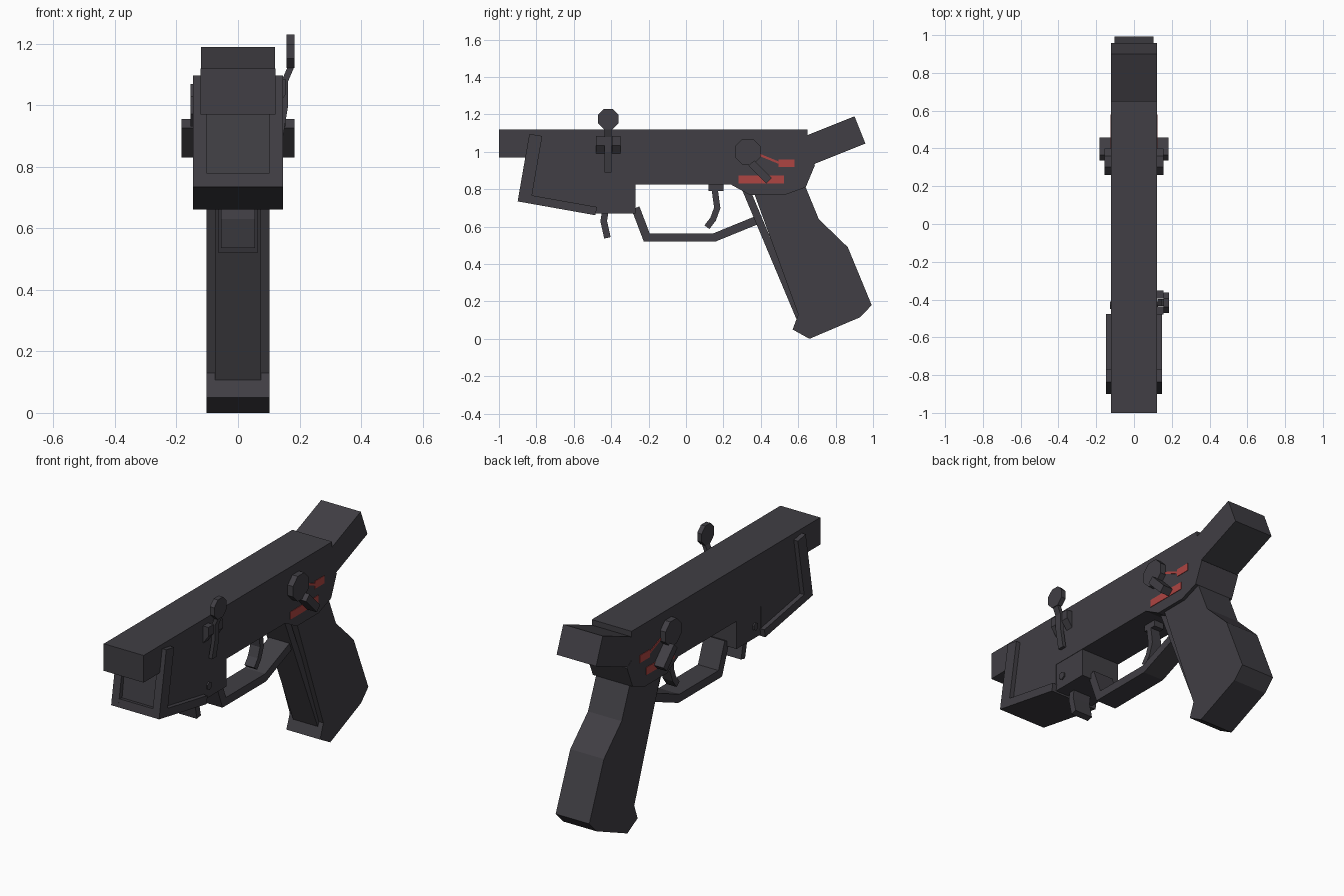
import bpy, bmesh, math
from mathutils import Vector

cube = bpy.data.objects.get("Cube")
if cube:
    bpy.data.objects.remove(cube, do_unlink=True)


def material(name, red, green, blue):
    mat = bpy.data.materials.new(name)
    mat.use_nodes = True
    colour = (red, green, blue, 1)
    mat.diffuse_color = colour
    mat.node_tree.nodes["Principled BSDF"].inputs["Base Color"].default_value = colour
    return mat


GREY = material("dark grey", .052, .049, .058)
RED = material("marking red", .42, .058, .054)


def box(low_y, high_y, low_z, high_z):
    """Rectangular side outline."""
    return [(low_y, low_z), (high_y, low_z), (high_y, high_z), (low_y, high_z)]


def disc(centre, radius, sides):
    """Regular polygon outline with a flat top."""
    outline = []
    for i in range(sides):
        angle = math.tau * (i + .5) / sides
        outline.append((centre[0] + radius * math.cos(angle), centre[1] + radius * math.sin(angle)))
    return outline


def ribbon(path, width):
    """Outline of a strip of constant width along a path, with mitred corners."""
    points = [Vector(p) for p in path]
    normals = []
    for start, end in zip(points, points[1:]):
        along = (end - start).normalized()
        normals.append(Vector((-along.y, along.x)))
    upper, lower = [], []
    for point, before, after in zip(points, normals[:1] + normals, normals + normals[-1:]):
        mitre = (before + after).normalized()
        offset = mitre * (width / 2 / mitre.dot(after))
        upper.append(point + offset)
        lower.append(point - offset)
    return upper + lower[::-1]


def across(point, depth):
    """Place a side outline point (y, z) at x = depth."""
    return Vector((depth, point[0], point[1]))


def lengthwise(point, depth):
    """Place a front outline point (x, z) at y = depth."""
    return Vector((point[0], depth, point[1]))


def prism(name, outline, start, end, mat=GREY, place=across):
    """Closed solid between two copies of an outline."""
    bm = bmesh.new()
    near = [bm.verts.new(place(p, start)) for p in outline]
    far = [bm.verts.new(place(p, end)) for p in outline]
    bm.faces.new(near)
    bm.faces.new(far[::-1])
    for i in range(len(outline)):
        bm.faces.new((near[i], near[i - 1], far[i - 1], far[i]))
    bmesh.ops.recalc_face_normals(bm, faces=bm.faces)
    mesh = bpy.data.meshes.new(name)
    bm.to_mesh(mesh)
    bm.free()
    mesh.materials.append(mat)
    bpy.context.collection.objects.link(bpy.data.objects.new(name, mesh))


def centred(name, outline, half_width):
    prism(name, outline, -half_width, half_width)


def paired(name, outline, inner, outer, mat=GREY):
    for side, sign in (("left", 1), ("right", -1)):
        prism(side + "_" + name, outline, sign * inner, sign * outer, mat)


# Shared levels and half widths
TOP, NOSE, BELLY = 1.12, .97, .825
BODY, RIM, GRIP, STRAP = .122, .147, .103, .075
BURIED = .11          # depth at which side fittings start inside the body
PAINT = BODY + .003

# Receiver with its front housing, and the rising rear extension
receiver = [(-1, TOP), (-1, NOSE), (-.84, NOSE), (-.87, .75), (-.48, .68), (-.48, BELLY),
            (.24, BELLY), (.34, .77), (.53, .77), (.64, .81), (.69, .93), (.65, .96), (.65, TOP)]
centred("receiver", receiver, BODY)
centred("rear_extension", ribbon([(.63, .997), (.93, 1.117)], .157), BODY - .001)

# Raised rims of the front housing
centred("housing_lower_rim", ribbon([(-.896, .757), (-.48, .683)], .045), RIM)
paired("housing_front_rim", ribbon([(-.803, 1.09), (-.862, .75)], .07), GRIP, RIM)

# Block behind the housing, with cross pin and catch lever
centred("catch_block", box(-.485, -.27, .67, BELLY), BODY - .002)
paired("cross_pin", disc((-.43, .735), .022, 6), BURIED, BODY + .006)
centred("catch_lever", ribbon([(-.43, .69), (-.44, .63), (-.42, .54)], .035), .055)

# Guard loop, trigger and its foot
centred("guard_loop", ribbon([(-.27, .7), (-.21, .542), (.152, .542), (.38, .635)], .045), .063)
centred("trigger", ribbon([(.152, .81), (.167, .7), (.145, .64), (.112, .597)], .033), .03)
centred("trigger_foot", box(.12, .2, .79, .83), .03)

# Grip with a narrower front strap
grip = [(.36, .79), (.6, .13), (.57, .05), (.66, 0), (.93, .115),
        (.993, .18), (.865, .49), (.71, .64), (.64, .81)]
centred("grip", grip, GRIP)
centred("grip_front_strap", ribbon([(.32, .8), (.608, .115)], .04), STRAP)

# Selector dial and angled lever on each side
paired("selector_dial", disc((.33, 1), .075, 8), BURIED, .155)
paired("selector_lever", ribbon([(.35, .94), (.443, .845)], .042), BURIED, .183)

# Side catch on the left: two lugs, cranked stalk and octagonal paddle
lug = [(BURIED, 1.085), (.155, 1.085), (.155, 1.035), (BODY, .99), (BURIED, .99)]
for name, middle in (("front_lug", -.458), ("rear_lug", -.373)):
    prism(name, lug, middle - .022, middle + .022, place=lengthwise)
stalk = ribbon([(.135, .89), (.153, 1), (.153, 1.08), (.17, 1.12), (.17, 1.15)], .02)
prism("side_catch_stalk", stalk, -.435, -.397, place=lengthwise)
prism("side_catch_paddle", disc((-.416, 1.175), .059, 8), .157, .184)

# Painted selector markings
paired("lower_mark", box(.28, .525, .83, .872), BURIED, PAINT, RED)
paired("upper_mark", box(.495, .58, .918, .96), BURIED, PAINT, RED)
paired("mark_line", ribbon([(.39, .985), (.5, .94)], .012), BURIED, PAINT, RED)
